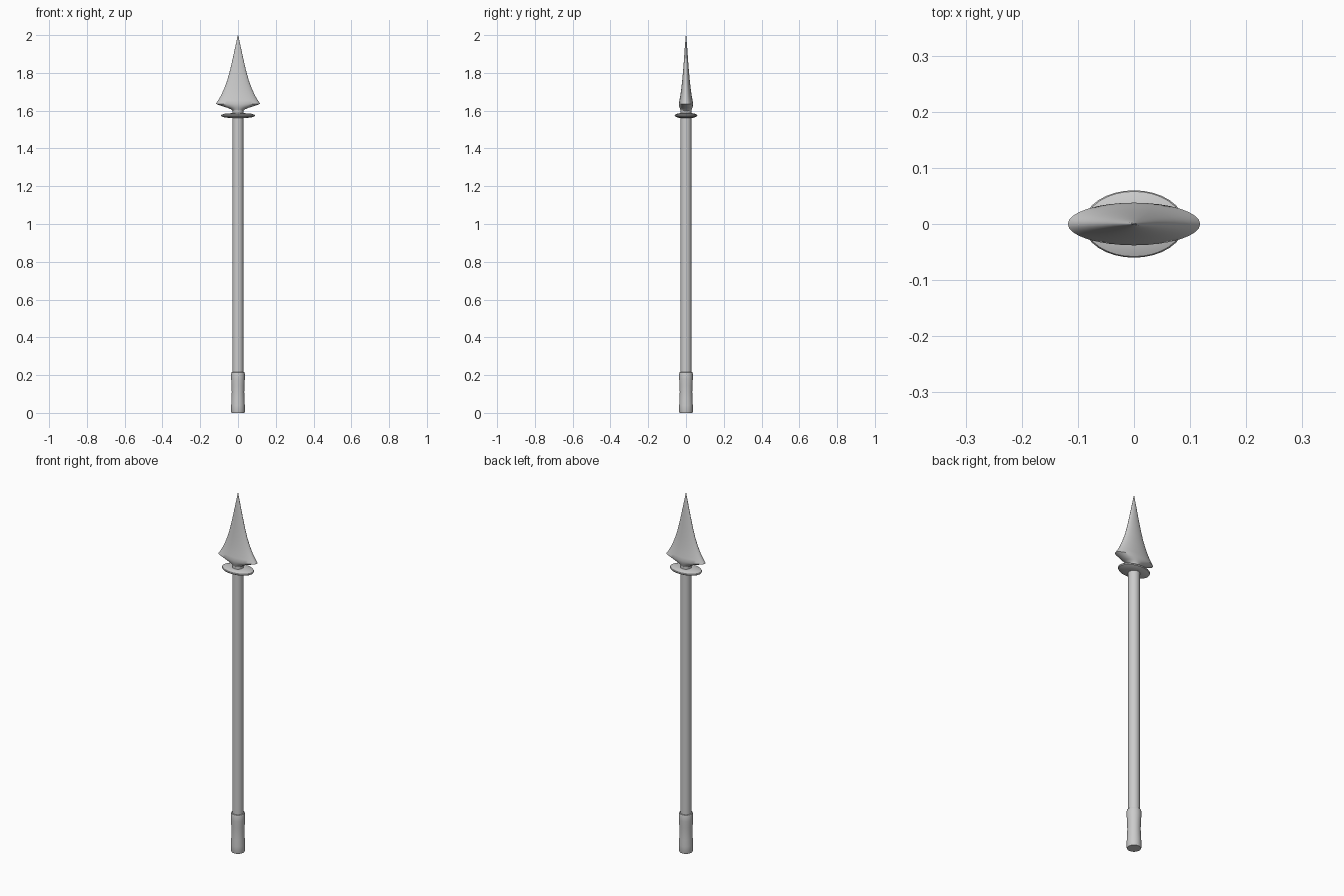
import bpy, bmesh
from math import cos, sin, pi

def loft(name, rings, sides=32, angle=35):
    """Stack elliptical rings (half x, half y, z) into a closed solid."""
    bm = bmesh.new()
    loops = [[bm.verts.new((rx * cos(2 * pi * i / sides), ry * sin(2 * pi * i / sides), z))
              for i in range(sides)] for rx, ry, z in rings]
    for a, b in zip(loops, loops[1:]):
        for i in range(sides):
            j = (i + 1) % sides
            bm.faces.new((a[i], a[j], b[j], b[i]))
    bm.faces.new(loops[0][::-1])
    bm.faces.new(loops[-1])
    mesh = bpy.data.meshes.new(name)
    bm.to_mesh(mesh)
    bm.free()
    obj = bpy.data.objects.new(name, mesh)
    bpy.context.collection.objects.link(obj)
    bpy.ops.object.select_all(action='DESELECT')
    obj.select_set(True)
    bpy.context.view_layer.objects.active = obj
    bpy.ops.object.shade_smooth_by_angle(angle=angle * pi / 180)
    return obj

def round_rings(profile):
    return [(r, r, z) for r, z in profile]

# Long round pole
loft("shaft", round_rings([(0.029, 0.2), (0.029, 1.6)]))

# Grip sleeve with a slight waist
loft("grip", round_rings([(0.034, 0), (0.036, 0.006), (0.036, 0.04), (0.034, 0.075),
                          (0.033, 0.11), (0.034, 0.145), (0.036, 0.18),
                          (0.036, 0.208), (0.034, 0.215), (0.029, 0.216)]))

# Thin oval collar below the blade
loft("collar", [(0.03, 0.03, 1.560), (0.07, 0.046, 1.564), (0.087, 0.058, 1.570),
                (0.09, 0.06, 1.575), (0.087, 0.058, 1.579), (0.07, 0.046, 1.584),
                (0.03, 0.03, 1.587)])

# Flattened blade with flared barbs, tapering to a point
loft("blade", [(0.029, 0.029, 1.585), (0.028, 0.027, 1.598), (0.034, 0.030, 1.606),
               (0.055, 0.034, 1.615), (0.085, 0.036, 1.624), (0.118, 0.038, 1.636),
               (0.106, 0.035, 1.653), (0.090, 0.030, 1.680), (0.074, 0.025, 1.715),
               (0.057, 0.020, 1.760), (0.042, 0.015, 1.815), (0.027, 0.010, 1.880),
               (0.014, 0.006, 1.940), (0.001, 0.001, 2.0)])
